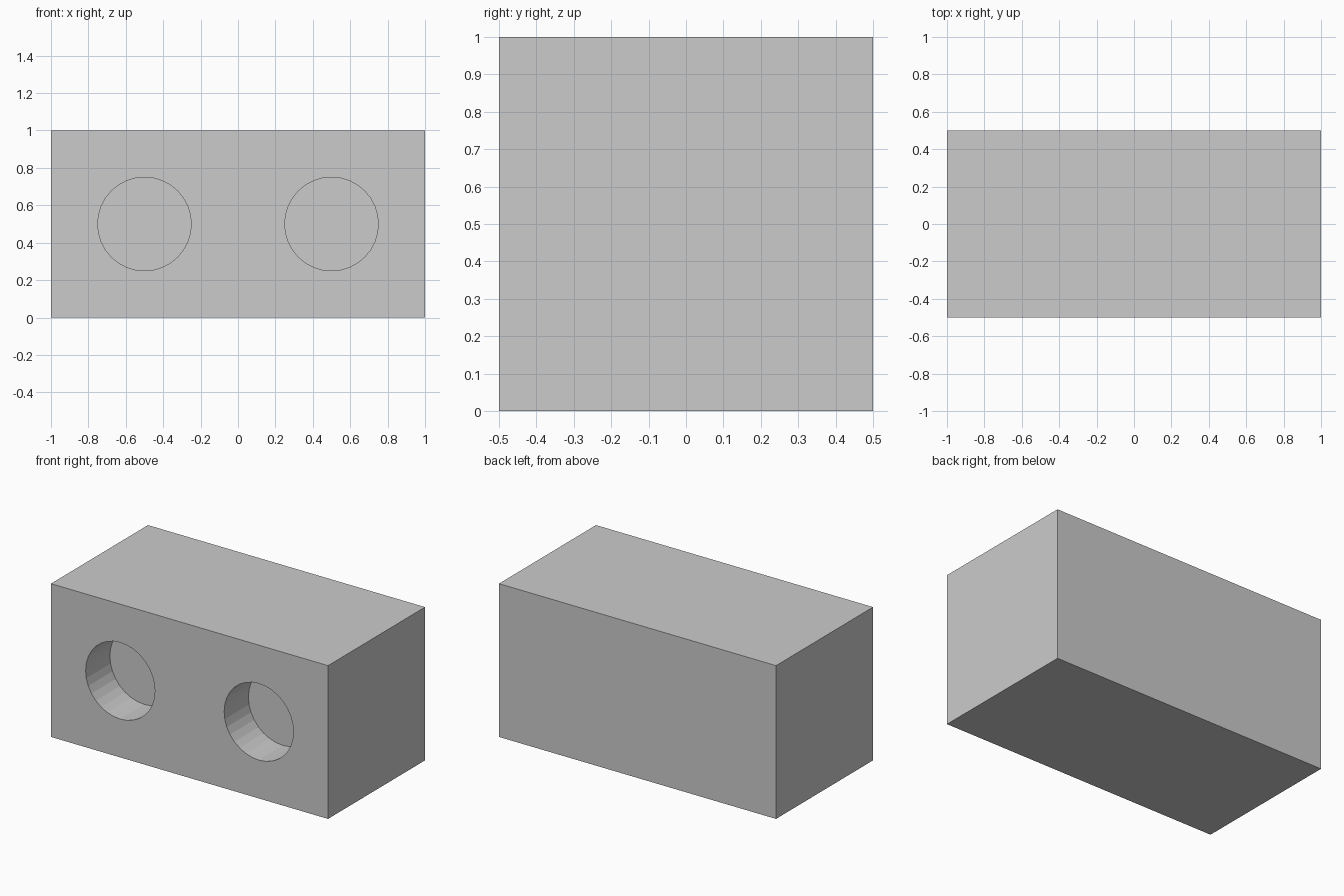
import bpy
import math

if "Cube" in bpy.data.objects:
    bpy.data.objects.remove(bpy.data.objects["Cube"])

HOLE_RADIUS = 0.25
HOLE_DEPTH = 0.25

# Solid block, 2 x 1 x 1, standing on the ground
bpy.ops.mesh.primitive_cube_add(size=1, location=(0, 0, 0.5))
block = bpy.context.object
block.name = "block"
block.scale = (2, 1, 1)
bpy.ops.object.transform_apply(location=False, rotation=False, scale=True)

# Two blind round holes sunk into the front face
for side, x in (("left", -0.5), ("right", 0.5)):
    bpy.ops.mesh.primitive_cylinder_add(
        vertices=32, radius=HOLE_RADIUS, depth=2 * HOLE_DEPTH,
        location=(x, -0.5, 0.5), rotation=(math.pi / 2, 0, 0))
    cutter = bpy.context.object
    cutter.name = f"{side}_hole_cutter"
    cutter.hide_render = True
    cutter.display_type = 'WIRE'

    cut = block.modifiers.new(f"{side}_hole", 'BOOLEAN')
    cut.operation = 'DIFFERENCE'
    cut.solver = 'EXACT'
    cut.object = cutter
